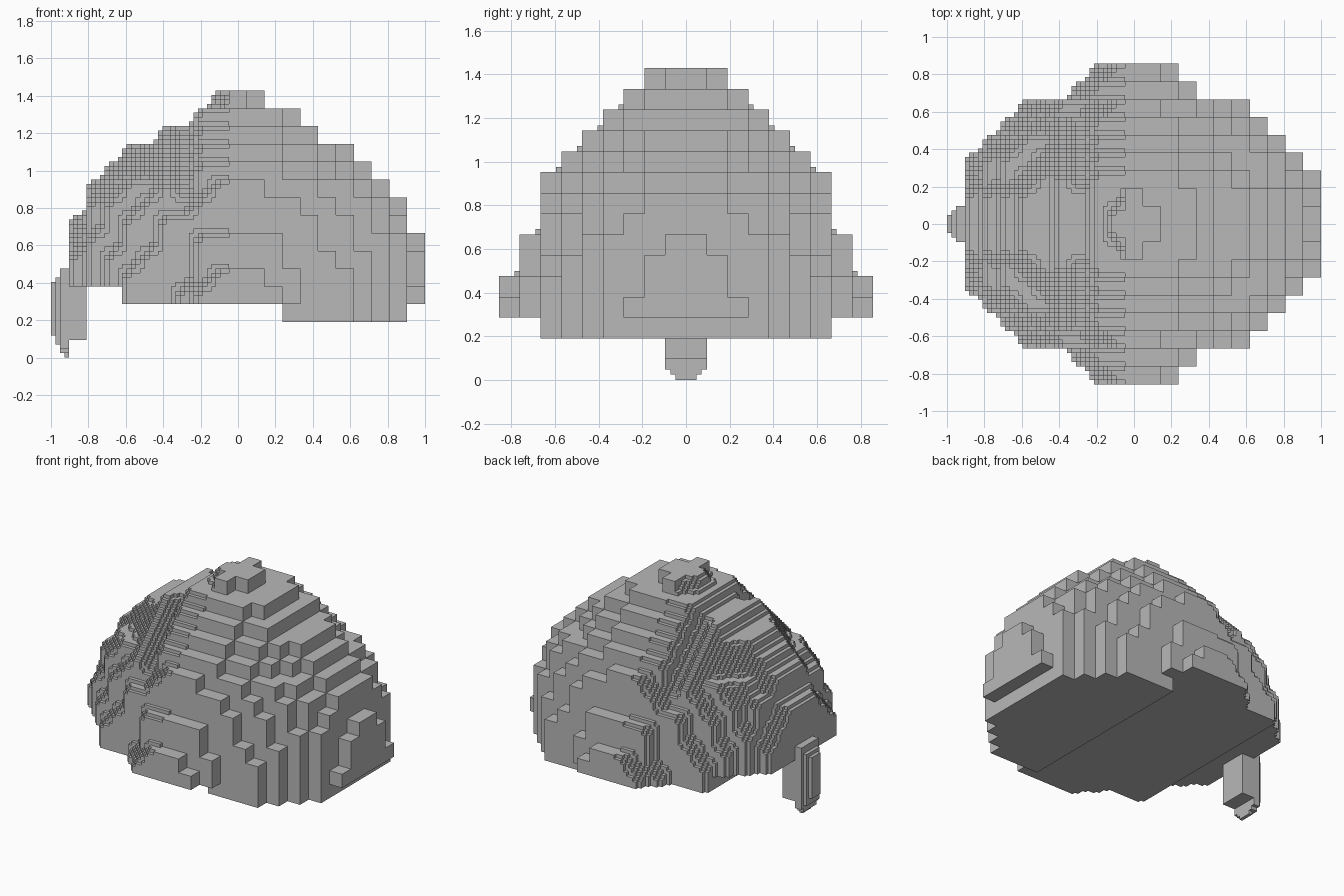
import bpy
import bmesh
from math import floor
from itertools import product
from mathutils import Vector

BLOCK = 2 / 21          # edge of a large block
FINE = 4                # small blocks per large block
STEP = BLOCK / FINE

# Stepped outline of each lengthwise slab, from the middle outwards:
# (last block along x, top block) pairs
SLABS = [
    [(1, 14), (3, 13), (4, 12), (6, 11), (7, 10), (8, 9), (9, 8), (10, 6)],
    [(0, 14), (3, 13), (4, 12), (6, 11), (7, 10), (8, 9), (9, 8), (10, 5)],
    [(2, 13), (4, 12), (5, 11), (6, 10), (7, 9), (8, 8), (9, 7), (10, 3)],
    [(2, 12), (4, 11), (5, 10), (7, 9), (8, 8), (9, 6)],
    [(2, 11), (4, 10), (6, 9), (7, 8), (8, 6)],
    [(2, 10), (4, 9), (5, 8), (6, 7), (7, 5)],
    [(1, 9), (3, 8), (4, 7), (5, 5), (6, 4)],
    [(2, 6), (3, 4)],
    [(1, 4), (2, 3)],
]


def slab_top(i, j):
    """Highest block of the dome in column i of slab j, or -1 if empty."""
    if i == -10 or j >= len(SLABS):
        return -1
    for reach, top in SLABS[j]:
        if abs(i) <= reach:
            return top - (i in (-3, -9))
    return -1


def solid(i, j, k):
    return k <= slab_top(i, j if j >= 0 else -1 - j)


def smoothed(fx, fy, fz):
    """Blend neighbouring large blocks to refine the stepped surface."""
    corners = []
    for f in (fx, fy, fz):
        p = (f + 0.5) / FINE - 0.5
        low = floor(p)
        corners.append(((low, 1 - p + low), (low + 1, p - low)))
    total = 0
    for (i, u), (j, v), (k, w) in product(*corners):
        if solid(i, j, k):
            total += u * v * w
    return total > 0.5


def underside(i, j):
    """Lowest block of the dome in a column."""
    if i <= -7:
        return 4
    return 2 if 3 <= i <= 9 and j <= 6 else 3


def dome_cells():
    cells = set()
    for i, j in product(range(-10, 11), range(len(SLABS))):
        for k in range(underside(i, j), 15):
            coarse = solid(i, j, k)
            if i >= 0 and not coarse:
                continue
            for a, b, c in product(range(FINE), repeat=3):
                x, y, z = i * FINE + a, j * FINE + b, k * FINE + c
                if i >= 0 or smoothed(x, y, z):
                    cells.add((x, y, z))
    return cells


def tail_cells():
    cells = set()
    left = -10 * FINE
    # square rear column
    for a, b, c in product(range(FINE), range(FINE), range(FINE, 4 * FINE)):
        cells.add((left + FINE + a, b, c))
    # rounded outer edge
    spans = [(5, 17), (3, 18), (1, 20), (0, 20)]
    for a, (low, high) in enumerate(spans):
        for b, c in product(range(FINE), range(low, high)):
            if b <= 1 + a and b <= 1 + c:
                cells.add((left + a, b, c))
    return cells


def build(name, half, material):
    """Skin a half set of small blocks, mirrored across y, with flat faces."""
    cells = half | {(x, -1 - y, z) for x, y, z in half}
    bm = bmesh.new()
    verts = {}

    def vert(p):
        if p not in verts:
            x, y, z = p
            verts[p] = bm.verts.new(
                Vector((x - FINE / 2 + FINE / 2, y, z)) * STEP
                - Vector((BLOCK / 2, 0, 0)))
        return verts[p]

    for cell in cells:
        for axis, side in product(range(3), (0, 1)):
            other = list(cell)
            other[axis] += 2 * side - 1
            if tuple(other) in cells:
                continue
            u, v = (axis + 1) % 3, (axis + 2) % 3
            ring = []
            for du, dv in ((0, 0), (1, 0), (1, 1), (0, 1)):
                p = list(cell)
                p[axis] += side
                p[u] += du
                p[v] += dv
                ring.append(vert(tuple(p)))
            bm.faces.new(ring if side else ring[::-1])

    bmesh.ops.dissolve_limit(bm, angle_limit=0.01,
                             verts=bm.verts[:], edges=bm.edges[:])
    mesh = bpy.data.meshes.new(name)
    bm.to_mesh(mesh)
    bm.free()
    mesh.materials.append(material)
    obj = bpy.data.objects.new(name, mesh)
    bpy.context.collection.objects.link(obj)
    return obj


def make_material(name, colour):
    mat = bpy.data.materials.new(name)
    mat.use_nodes = True
    mat.diffuse_color = colour
    mat.node_tree.nodes["Principled BSDF"].inputs["Base Color"].default_value = colour
    return mat


cube = bpy.data.objects.get("Cube")
if cube:
    bpy.data.objects.remove(cube, do_unlink=True)

grey = make_material("plain grey", (0.48, 0.48, 0.48, 1))
build("stepped_dome", dome_cells(), grey)
build("hanging_tail", tail_cells(), grey)
